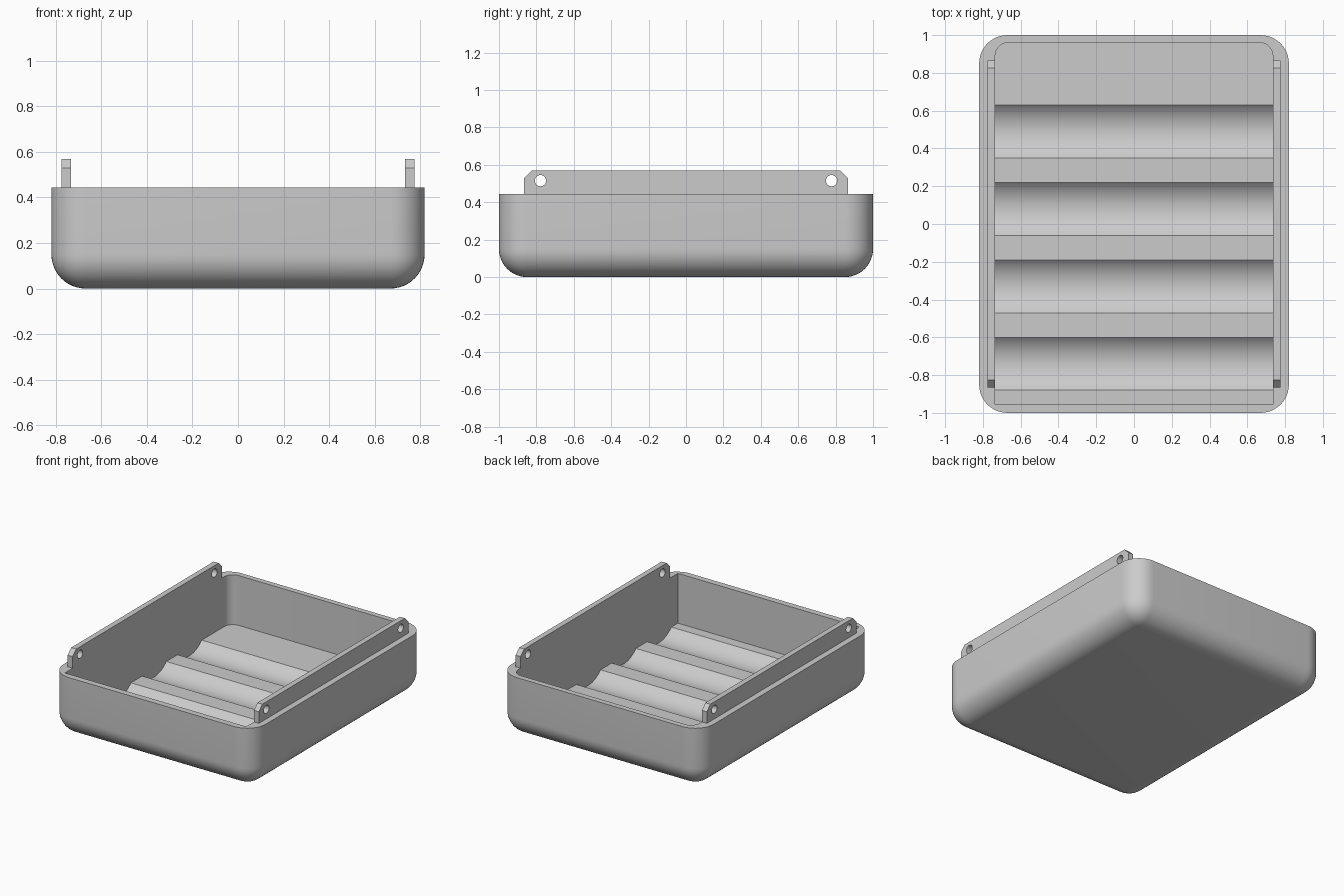
import bpy, bmesh, math
from mathutils import Matrix

if "Cube" in bpy.data.objects:
    bpy.data.objects.remove(bpy.data.objects["Cube"])

HX, HY, H = 0.82, 1.0, 0.445      # tray half width, half length, height
IX, FLOOR = 0.735, 0.08           # cavity half width, floor height
R = 0.15                          # outer corner radius

grey = bpy.data.materials.new("light_grey")
grey.diffuse_color = (0.6, 0.6, 0.6, 1)
grey.use_nodes = True
grey.node_tree.nodes["Principled BSDF"].inputs["Base Color"].default_value = grey.diffuse_color


def make_object(name, bm):
    bmesh.ops.recalc_face_normals(bm, faces=bm.faces)
    mesh = bpy.data.meshes.new(name)
    bm.to_mesh(mesh)
    bm.free()
    mesh.materials.append(grey)
    ob = bpy.data.objects.new(name, mesh)
    bpy.context.collection.objects.link(ob)
    return ob


def prism(points, x0, x1):
    """Extrude a (y, z) outline along x."""
    bm = bmesh.new()
    face = bm.faces.new([bm.verts.new((x0, y, z)) for y, z in points])
    ext = bmesh.ops.extrude_face_region(bm, geom=[face])["geom"]
    verts = [g for g in ext if isinstance(g, bmesh.types.BMVert)]
    bmesh.ops.translate(bm, verts=verts, vec=(x1 - x0, 0, 0))
    return bm


def cut(ob, cutter):
    """Subtract the cutter from the object and remove it."""
    mod = ob.modifiers.new("cut", "BOOLEAN")
    mod.operation, mod.solver, mod.object = "DIFFERENCE", "EXACT", cutter
    bpy.context.view_layer.objects.active = ob
    bpy.ops.object.modifier_apply(modifier=mod.name)
    bpy.data.objects.remove(cutter)


def smooth(ob):
    bpy.ops.object.select_all(action="DESELECT")
    ob.select_set(True)
    bpy.context.view_layer.objects.active = ob
    bpy.ops.object.shade_smooth_by_angle(angle=math.radians(25))


# Tray body: box with rounded sides and bottom, flat open top
bm = prism([(-HY, 0), (HY, 0), (HY, H), (-HY, H)], -HX, HX)
edges = [e for e in bm.edges if min(v.co.z for v in e.verts) < 0.01]
bmesh.ops.bevel(bm, geom=edges, offset=R, segments=12, profile=0.5, affect="EDGES")
tray = make_object("tray", bm)

# Cavity: floor outline with four round cradles, back corners rounded
half, sag = 0.14, 0.06
rad = (half ** 2 + sag ** 2) / (2 * sag)
sweep = math.asin(half / rad)
outline = [(-0.955, 0.7), (-0.955, FLOOR)]
for i in range(4):
    yc = -0.74 + 0.41 * i
    for k in range(17):
        a = sweep * (k / 8 - 1)
        outline.append((yc + rad * math.sin(a), FLOOR - sag + rad * (1 - math.cos(a))))
outline += [(0.96, FLOOR), (0.96, 0.7)]
bm = prism(outline, -IX, IX)
edges = [e for e in bm.edges
         if all(v.co.y > 0.95 for v in e.verts)
         and abs(e.verts[0].co.z - e.verts[1].co.z) > 0.1]
bmesh.ops.bevel(bm, geom=edges, offset=0.07, segments=8, profile=0.5, affect="EDGES")
cut(tray, make_object("cavity_cutter", bm))
smooth(tray)

# Side rails: chamfered strips with a pin hole at each end
for side, name in ((-1, "left_rail"), (1, "right_rail")):
    top, end, ch = 0.57, 0.865, 0.04
    bm = prism([(-end, H), (end, H), (end, top - ch), (end - ch, top),
                (ch - end, top), (-end, top - ch)], side * IX, side * 0.775)
    rail = make_object(name, bm)
    for y in (-0.778, 0.778):
        bm = bmesh.new()
        bmesh.ops.create_cone(
            bm, cap_ends=True, segments=32, radius1=0.03, radius2=0.03, depth=0.2,
            matrix=Matrix.Translation((side * 0.755, y, 0.515))
            @ Matrix.Rotation(math.pi / 2, 4, "Y"))
        cut(rail, make_object("hole_cutter", bm))
    smooth(rail)
